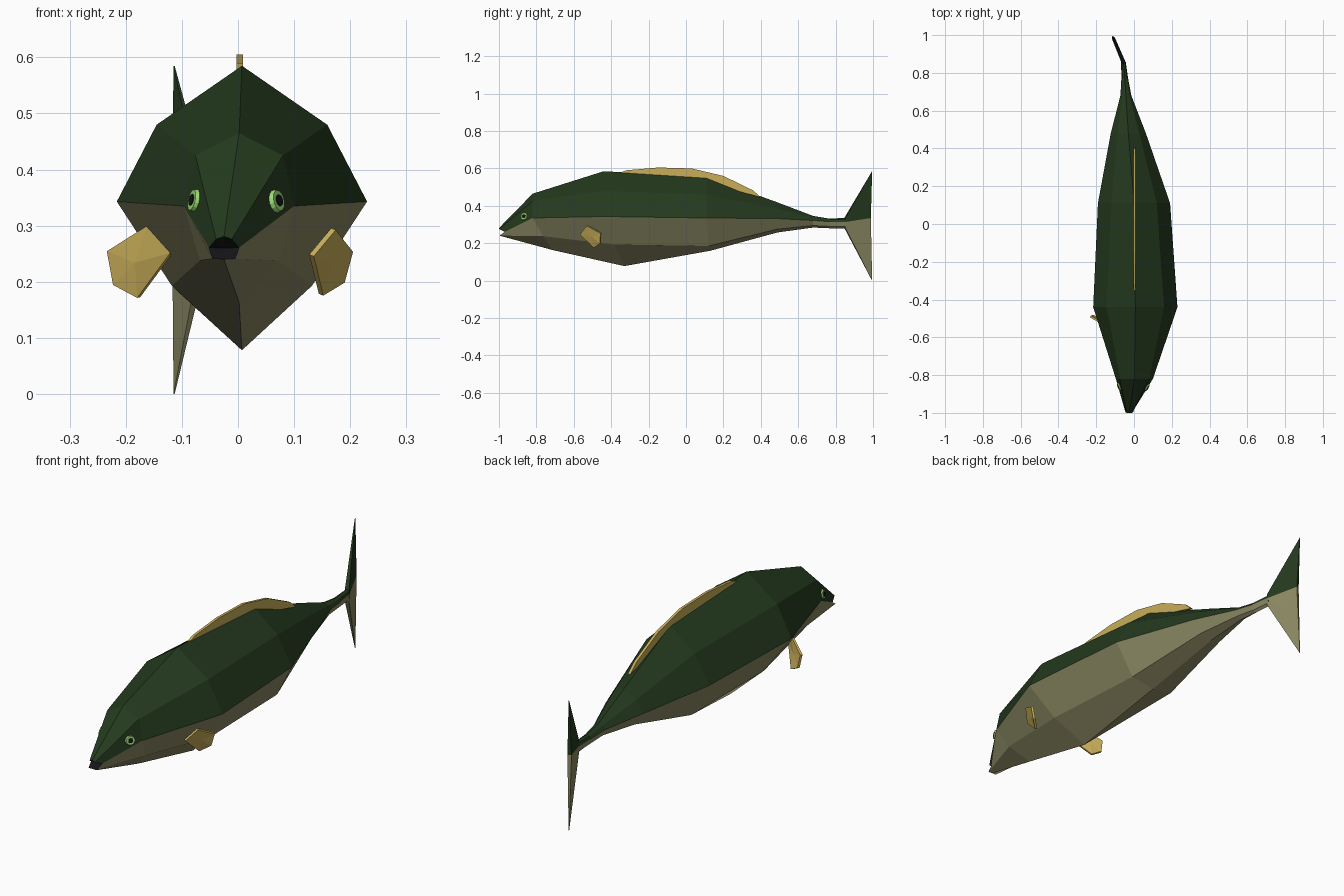
import bpy, bmesh
from mathutils import Vector

if "Cube" in bpy.data.objects:
    bpy.data.objects.remove(bpy.data.objects["Cube"])


def material(name, r, g, b):
    m = bpy.data.materials.new(name)
    m.diffuse_color = (r, g, b, 1)
    m.use_nodes = True
    m.node_tree.nodes["Principled BSDF"].inputs["Base Color"].default_value = m.diffuse_color
    return m


GREEN = material("dark_green", 0.018, 0.042, 0.013)
BELLY = material("belly_beige", 0.26, 0.25, 0.125)
GOLD = material("fin_gold", 0.58, 0.42, 0.10)
BLACK = material("black", 0.008, 0.008, 0.01)
LIME = material("eye_green", 0.33, 0.70, 0.18)


def finish(name, bm, mats):
    bmesh.ops.recalc_face_normals(bm, faces=bm.faces[:])
    me = bpy.data.meshes.new(name)
    bm.to_mesh(me)
    bm.free()
    for m in mats:
        me.materials.append(m)
    ob = bpy.data.objects.new(name, me)
    bpy.context.collection.objects.link(ob)
    return ob


def plate(name, pts, offsets, mat):
    """Closed thin solid: outline pushed both ways by its offset vectors."""
    bm = bmesh.new()
    pts = [Vector(p) for p in pts]
    sides = []
    for s in (-1, 1):
        ring = [bm.verts.new(p + o * s) for p, o in zip(pts, offsets)]
        mid = bm.verts.new(sum((v.co for v in ring), Vector()) / len(ring))
        sides.append(ring)
        for i in range(len(ring)):
            bm.faces.new((ring[i - 1], ring[i], mid))
    a, b = sides
    for i in range(len(a)):
        bm.faces.new((a[i - 1], a[i], b[i], b[i - 1]))
    return finish(name, bm, [mat])


# Body: eight-sided sections from snout to tail root
# y, centre x, (shoulder, side, lower half widths), (top, shoulder, side, lower, bottom z), bottom y
sections = [
    (-1.00, -0.025, (0.014, 0.027, 0.020), (0.281, 0.276, 0.261, 0.241, 0.240), -0.995),
    (-0.82, 0.002, (0.078, 0.098, 0.070), (0.465, 0.425, 0.335, 0.238, 0.163), -0.71),
    (-0.44, 0.007, (0.152, 0.223, 0.125), (0.585, 0.480, 0.343, 0.193, 0.078), -0.33),
    (0.11, 0.000, (0.120, 0.191, 0.110), (0.555, 0.460, 0.335, 0.185, 0.160), 0.13),
    (0.48, -0.030, (0.058, 0.093, 0.055), (0.422, 0.385, 0.332, 0.275, 0.258), 0.49),
    (0.68, -0.043, (0.018, 0.029, 0.020), (0.346, 0.337, 0.322, 0.295, 0.284), 0.68),
    (0.77, -0.049, (0.012, 0.018, 0.012), (0.331, 0.326, 0.315, 0.290, 0.280), 0.77),
    (0.86, -0.056, (0.009, 0.012, 0.009), (0.337, 0.328, 0.314, 0.290, 0.280), 0.86),
]
bm = bmesh.new()
rings = []
for k, (y, cx, (sh, sd, lo), (zt, zs, zm, zl, zb), yb) in enumerate(sections):
    ym = -0.968 if k == 0 else y  # mouth corners sit back
    ring = [(0, y, zt), (sh, y, zs), (sd, ym, zm), (lo, (y + yb) / 2, zl), (0, yb, zb),
            (-lo, (y + yb) / 2, zl), (-sd, ym, zm), (-sh, y, zs)]
    rings.append([bm.verts.new((cx + x, yy, z)) for x, yy, z in ring])
for a, b in zip(rings, rings[1:]):
    for i in range(8):
        j = (i + 1) % 8
        f = bm.faces.new((a[i], a[j], b[j], b[i]))
        f.material_index = 1 if 2 <= i <= 5 else 0
bm.faces.new(rings[-1])
mouth = bm.verts.new((-0.025, -0.965, 0.26))
for i in range(8):
    bm.faces.new((rings[0][i], rings[0][i - 1], mouth)).material_index = 2
finish("body", bm, [GREEN, BELLY, BLACK])


# Tail fin: two lobes swept sideways, tapering to the tips
def tail(name, outline, mat):
    pts = [(-0.053 - (y - 0.85) * 0.42, y, z) for y, z, t in outline]
    plate(name, pts, [Vector((t, t * 0.4, 0)) for y, z, t in outline], mat)


tail("tail_upper_lobe", [(0.85, 0.314, 0.010), (0.85, 0.336, 0.008),
                         (0.995, 0.585, 0.001), (0.985, 0.335, 0.008)], GREEN)
tail("tail_lower_lobe", [(0.85, 0.314, 0.010), (0.85, 0.281, 0.008),
                         (0.995, 0.0, 0.001), (0.985, 0.335, 0.008)], BELLY)

# Dorsal fin along the back
dorsal = [(-0.36, 0.575), (-0.32, 0.590), (-0.15, 0.605), (0.03, 0.600), (0.20, 0.560),
          (0.36, 0.482), (0.40, 0.445), (0.11, 0.530)]
plate("dorsal_fin", [(0.003, y, z) for y, z in dorsal],
      [Vector((0.006, 0, 0))] * len(dorsal), GOLD)

# Pectoral fins
fins = {
    "left_pectoral_fin": [(-0.118, -0.565, 0.252), (-0.160, -0.53, 0.300), (-0.231, -0.49, 0.255),
                          (-0.220, -0.485, 0.195), (-0.177, -0.50, 0.172)],
    "right_pectoral_fin": [(0.131, -0.565, 0.247), (0.170, -0.53, 0.294), (0.201, -0.455, 0.255),
                           (0.186, -0.458, 0.200), (0.148, -0.49, 0.177)],
}
for name, pts in fins.items():
    p = [Vector(q) for q in pts]
    n = (p[2] - p[0]).cross(p[4] - p[1]).normalized()
    plate(name, pts, [n * 0.005] * 5, GOLD)


# Eyes: green iris disc with a raised black pupil
def disc(name, centre, normal, radius, depth, mat):
    n = Vector(normal).normalized()
    bm = bmesh.new()
    bmesh.ops.create_cone(bm, cap_ends=True, segments=14, radius1=radius,
                          radius2=radius * 0.85, depth=depth)
    bmesh.ops.rotate(bm, verts=bm.verts, matrix=n.to_track_quat('Z', 'Y').to_matrix())
    bmesh.ops.translate(bm, verts=bm.verts, vec=Vector(centre))
    finish(name, bm, [mat])


for side, c, n in (("left", (-0.078, -0.862, 0.345), (-0.92, -0.34, 0.20)),
                   ("right", (0.069, -0.865, 0.344), (0.84, -0.50, 0.20))):
    disc(side + "_iris", c, n, 0.022, 0.010, LIME)
    disc(side + "_pupil", c, n, 0.012, 0.014, BLACK)
